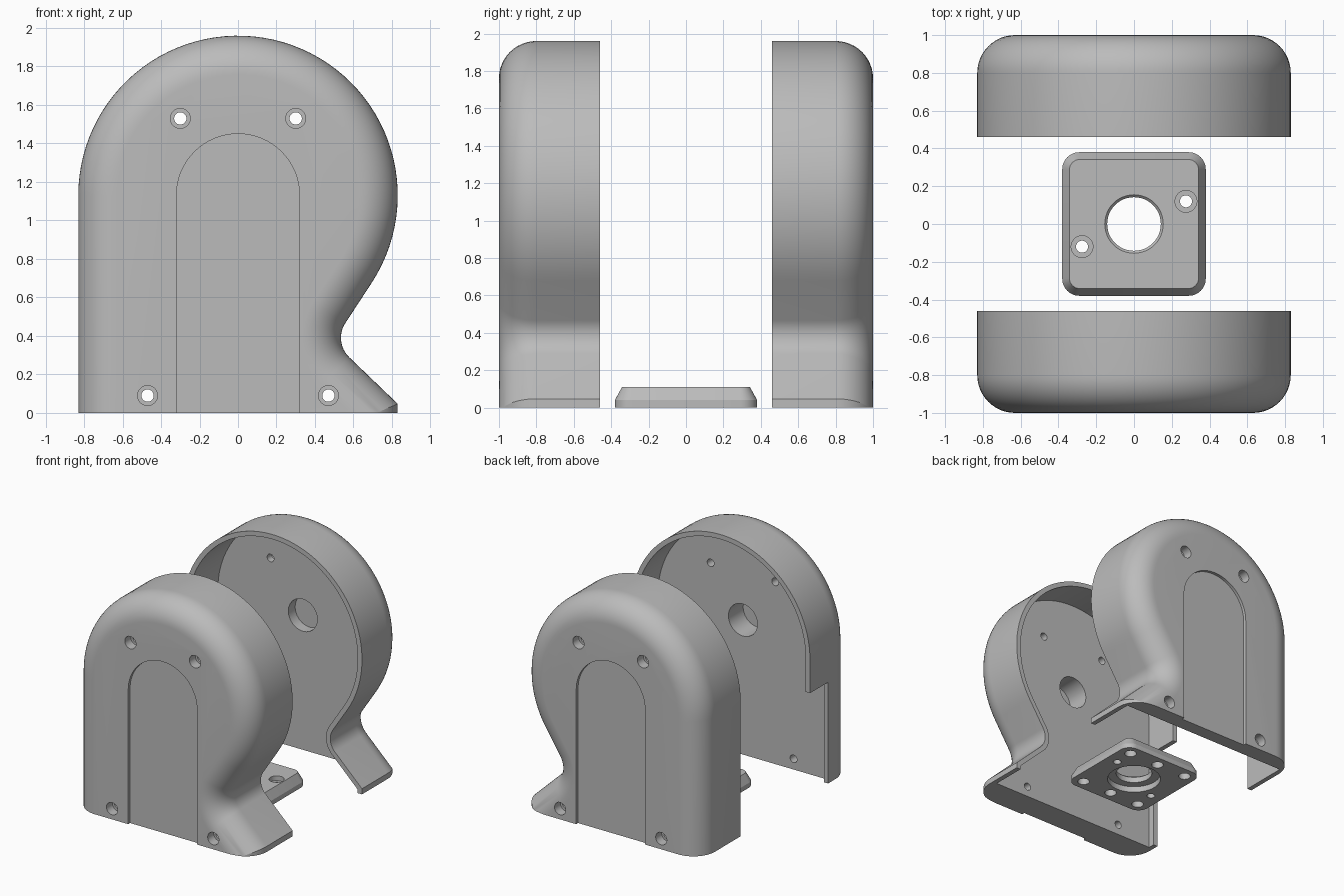
import bpy, bmesh
from math import sin, cos, pi, radians
from mathutils import Vector, Matrix

cube = bpy.data.objects.get("Cube")
if cube:
    bpy.data.objects.remove(cube, do_unlink=True)

grey = bpy.data.materials.new("plain grey")
grey.use_nodes = True
COLOUR = (0.5, 0.5, 0.5, 1)
grey.diffuse_color = COLOUR
grey.node_tree.nodes["Principled BSDF"].inputs["Base Color"].default_value = COLOUR


def make(name, bm):
    bmesh.ops.recalc_face_normals(bm, faces=bm.faces)
    mesh = bpy.data.meshes.new(name)
    bm.to_mesh(mesh)
    bm.free()
    mesh.materials.append(grey)
    obj = bpy.data.objects.new(name, mesh)
    bpy.context.scene.collection.objects.link(obj)
    return obj


def loft(name, rings):
    """Closed solid through a list of equal-length rings."""
    bm = bmesh.new()
    loops = [[bm.verts.new(p) for p in ring] for ring in rings]
    for a, b in zip(loops, loops[1:]):
        for i in range(len(a)):
            j = (i + 1) % len(a)
            bm.faces.new((a[i], a[j], b[j], b[i]))
    bm.faces.new(loops[0])
    bm.faces.new(loops[-1])
    return make(name, bm)


def box(lo, hi):
    ring = [(lo[0], lo[1]), (hi[0], lo[1]), (hi[0], hi[1]), (lo[0], hi[1])]
    return loft("cutter", [[(x, y, z) for x, y in ring] for z in (lo[2], hi[2])])


def arc(cx, cz, r, start, end, n):
    angles = [radians(start + (end - start) * i / n) for i in range(n + 1)]
    return [Vector((cx + r * cos(a), cz + r * sin(a))) for a in angles]


def drill_y(x, z, r, y0, y1):
    ring = arc(x, z, r, 0, 345, 23)
    return loft("cutter", [[(p.x, y, p.y) for p in ring] for y in (y0, y1)])


def drill_z(x, y, r0, r1, z0, z1, n=24):
    rings = [[(p.x, p.y, z) for p in arc(x, y, r, 0, 360 - 360 / n, n - 1)]
             for r, z in ((r0, z0), (r1, z1))]
    return loft("cutter", rings)


def carve(obj, cutters):
    """Subtract the cutters, bake the result and shade it."""
    for c in cutters:
        mod = obj.modifiers.new("cut", "BOOLEAN")
        mod.operation, mod.solver, mod.object = "DIFFERENCE", "EXACT", c
        c.hide_render = True
    bpy.context.view_layer.update()
    deps = bpy.context.evaluated_depsgraph_get()
    mesh = bpy.data.meshes.new_from_object(obj.evaluated_get(deps))
    obj.modifiers.clear()
    obj.data = mesh
    mesh.name = obj.name
    for c in cutters:
        bpy.data.objects.remove(c, do_unlink=True)
    bpy.ops.object.select_all(action="DESELECT")
    obj.select_set(True)
    bpy.context.view_layer.objects.active = obj
    bpy.ops.object.shade_smooth_by_angle(angle=radians(25))


# Side outline: straight back, round top, pinched waist and flared foot
BOTTOM = -0.5
outline = [Vector((-0.83, BOTTOM))]
outline += arc(0, 1.13, 0.83, 180, -33, 60)
outline += arc(0.675, 0.39, 0.14, 147, 226, 12)
outline += [Vector((0.83, 0.047)), Vector((0.83, BOTTOM))]


def inset(d, drop=0.0):
    """Outline moved inward by d with mitred corners."""
    normals = []
    for a, b in zip(outline, outline[1:]):
        t = (b - a).normalized()
        normals.append(Vector((t.y, -t.x)))
    result = []
    for i, p in enumerate(outline):
        n0, n1 = normals[max(i - 1, 0)], normals[min(i, len(normals) - 1)]
        q = p + (n0 + n1) * (d / (1 + n0.dot(n1)))
        if i in (0, len(outline) - 1):
            q.y -= drop
        result.append(q)
    return result


def ring_at(points, y):
    return [(p.x, y, p.y) for p in points]


def build_shell(name, s, floor):
    """Half housing; s is the side along y, floor the depth of the inner wall."""
    rings = [ring_at(inset(0), s * 0.46)]
    for i in range(13):
        a = pi / 2 * i / 12
        rings.append(ring_at(inset(0.2 * (1 - cos(a))), s * (0.8 + 0.2 * sin(a))))
    shell = loft(name, rings)
    wall = inset(0.04, 0.1)
    cutters = [loft("cutter", [ring_at(wall, s * y) for y in (0.3, floor)])]
    # Shallow arched recess on the outer face
    arch = [Vector((-0.32, -0.7))] + arc(0, 1.13, 0.32, 180, 0, 32) + [Vector((0.32, -0.7))]
    cutters.append(loft("cutter", [ring_at(arch, s * y) for y in (0.975, 1.2)]))
    # Blind shaft pocket and counterbored screw holes
    cutters.append(drill_y(0, 1.13, 0.135, s * 0.6, s * 0.95))
    for x, z in ((0.3, 1.53), (0.47, 0.09)):
        for side in (-1, 1):
            cutters.append(drill_y(side * x, z, 0.032, s * 0.5, s * 1.1))
            cutters.append(drill_y(side * x, z, 0.052, s * 0.92, s * 1.2))
    # Cable opening in the straight wall of the front half
    if s < 0:
        cutters.append(box((-1, -0.7, -1), (-0.7, -0.3, 0.85)))
    cutters.append(box((-2, -2, -1), (2, 2, 0)))
    carve(shell, cutters)


build_shell("front_shell", -1, 0.755)
build_shell("back_shell", 1, 0.86)


# Base plate with chamfered top edge
def rounded_square(h, r, z):
    pts = []
    for k, (sx, sy) in enumerate(((1, 1), (-1, 1), (-1, -1), (1, -1))):
        pts += arc(sx * (h - r), sy * (h - r), r, 90 * k, 90 * k + 90, 8)
    return [(p.x, p.y, z) for p in pts]


plate = loft("base_plate", [rounded_square(0.38, 0.09, 0),
                            rounded_square(0.38, 0.09, 0.04),
                            rounded_square(0.342, 0.055, 0.11)])
cuts = [drill_z(0, 0, 0.142, 0.142, -0.1, 0.3, 48),
        drill_z(0, 0, 0.21, 0.21, -0.1, 0.05, 48),
        drill_z(0, 0, 0.13, 0.17, 0.085, 0.125, 48)]
for s in (-1, 1):
    # Screw holes through the plate, blind pockets underneath
    cuts.append(drill_z(s * 0.275, s * 0.12, 0.032, 0.032, -0.1, 0.3))
    cuts.append(drill_z(s * 0.275, s * 0.12, 0.058, 0.058, 0.07, 0.3))
    for x in (-0.28, 0, 0.28):
        cuts.append(drill_z(x, s * 0.29, 0.047, 0.047, -0.1, 0.06))
carve(plate, cuts)
